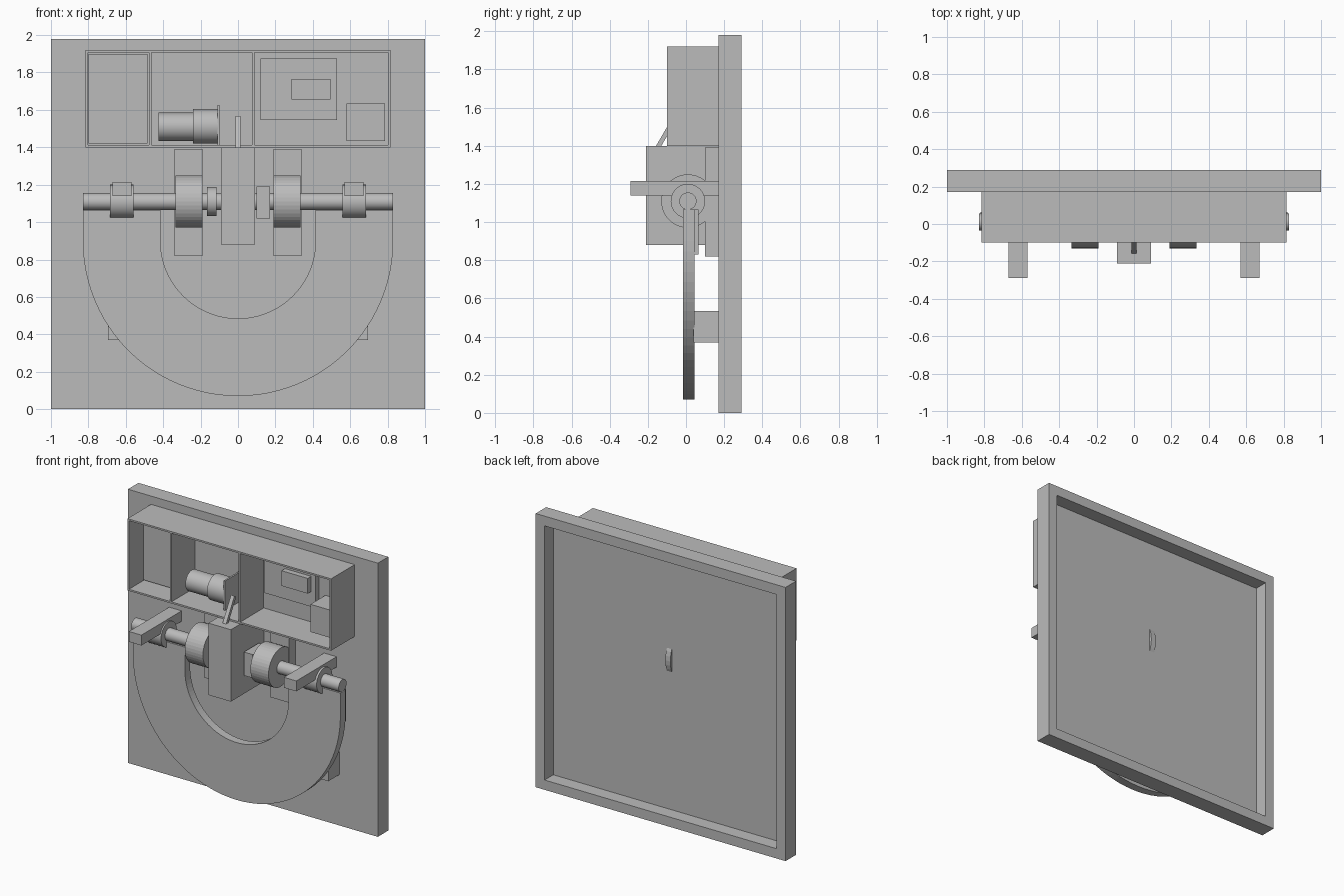
import bpy, bmesh, math
from mathutils import Vector

cube = bpy.data.objects.get("Cube")
if cube:
    bpy.data.objects.remove(cube, do_unlink=True)

grey = bpy.data.materials.new("plain grey")
grey.use_nodes = True
grey.diffuse_color = (0.5, 0.5, 0.5, 1)
grey.node_tree.nodes["Principled BSDF"].inputs["Base Color"].default_value = (0.5, 0.5, 0.5, 1)


def finish(name, bm):
    bmesh.ops.recalc_face_normals(bm, faces=bm.faces)
    mesh = bpy.data.meshes.new(name)
    bm.to_mesh(mesh)
    bm.free()
    mesh.materials.append(grey)
    ob = bpy.data.objects.new(name, mesh)
    bpy.context.collection.objects.link(ob)
    return ob


def box(name, x, y, z):
    """Box from (low, high) spans on each axis."""
    bm = bmesh.new()
    bmesh.ops.create_cube(bm, size=1)
    for v in bm.verts:
        v.co = Vector([s[0] if c < 0 else s[1] for c, s in zip(v.co, (x, y, z))])
    return finish(name, bm)


def rod(name, x, radius, y, z, sides=40):
    """Cylinder lying along x."""
    bm = bmesh.new()
    bmesh.ops.create_cone(bm, cap_ends=True, segments=sides, radius1=radius,
                          radius2=radius, depth=x[1] - x[0])
    for v in bm.verts:
        a, b, c = v.co
        v.co = ((x[0] + x[1]) / 2 + c, y + a, z + b)
    ob = finish(name, bm)
    for p in ob.data.polygons:
        p.use_smooth = len(p.vertices) == 4 and radius < 0.1
    return ob


def mirrored(s, a, b):
    return tuple(sorted((s * a, s * b)))


# Back panel with a recess in its rear face
panel = box("back_panel", (-1, 1), (0.17, 0.29), (0, 1.98))
bm = bmesh.new()
bm.from_mesh(panel.data)
bm.faces.ensure_lookup_table()
rear = max(bm.faces, key=lambda f: f.calc_center_median().y)
bmesh.ops.inset_region(bm, faces=[rear], thickness=0.1)
hole = bmesh.ops.extrude_face_region(bm, geom=[rear])
bmesh.ops.translate(bm, vec=(0, -0.1, 0),
                    verts=[g for g in hole["geom"] if isinstance(g, bmesh.types.BMVert)])
bmesh.ops.delete(bm, geom=[f for f in bm.faces if f == rear], context="FACES_ONLY")
bm.to_mesh(panel.data)
bm.free()

# Open cabinet with dividers
W, T = 0.815, 0.012
depth = (-0.1, 0.17)
box("cabinet_top", (-W, W), depth, (1.92 - T, 1.92))
box("cabinet_floor", (-W, W), depth, (1.4, 1.4 + T))
for name, x in (("cabinet_right_wall", -W), ("divider_right", -0.475),
                ("divider_left", 0.075), ("cabinet_left_wall", W - T)):
    box(name, (x, x + T), depth, (1.4 + T, 1.92 - T))

# Cabinet contents
box("battery_block", (-0.8, -0.485), (0.06, 0.17), (1.42, 1.9))
box("circuit_board", (0.12, 0.53), (0.13, 0.17), (1.545, 1.875))
box("board_chip", (0.285, 0.495), (0.09, 0.13), (1.655, 1.765))
box("relay_box", (0.58, 0.785), (0, 0.17), (1.435, 1.635))
rod("motor_body", (-0.425, -0.24), 0.075, 0.08, 1.51)
rod("motor_gearbox", (-0.24, -0.108), 0.092, 0.08, 1.512)
box("motor_plate", (-0.11, -0.098), (-0.01, 0.17), (1.41, 1.625))

# Central housing with wheel and leaning lever
box("central_housing", (-0.09, 0.09), (-0.21, 0.17), (0.88, 1.4))
rod("inner_wheel", (-0.02, 0.02), 0.208, 0, 1.15)
lever = box("lever", (-0.014, 0.014), (-0.012, 0.012), (0, 0.22))
lever.location = (0, -0.16, 1.37)
lever.rotation_euler.x = -math.radians(30)

# Shaft and its fittings
SY, SZ = 0.01, 1.11
rod("main_shaft", (-0.83, 0.83), 0.045, SY, SZ)
rod("shaft_collar", (-0.165, -0.115), 0.077, SY, SZ)
box("shaft_coupling", (0.1, 0.17), (SY - 0.085, SY + 0.085), (1.02, 1.19))
for s, side in ((-1, "right"), (1, "left")):
    rod(side + "_drum", mirrored(s, 0.19, 0.335), 0.14, SY, SZ)
    rod(side + "_bearing", mirrored(s, 0.56, 0.685), 0.09, SY, SZ)
    box(side + "_arm", mirrored(s, 0.57, 0.67), (-0.29, 0.17), (1.14, 1.215))
    box(side + "_drum_mount", mirrored(s, 0.19, 0.34), (0.1, 0.17), (0.82, 1.39))
    box(side + "_ring_foot", mirrored(s, 0.53, 0.695), (0.04, 0.17), (0.37, 0.535))
    box(side + "_ring_backing", mirrored(s, 0.44, 0.82), (0.04, 0.065), (0.83, 1.065))

# U-shaped ring hanging below the shaft
path = [(-1, None)] + [(math.cos(a), math.sin(a)) for a in
                       (math.pi * (1 + i / 48) for i in range(49))] + [(1, None)]
bm = bmesh.new()
rows = []
for c, s in path:
    rows.append([bm.verts.new((c * r, -0.015, 1.065 if s is None else 0.9 + s * r))
                 for r in (0.415, 0.83)])
faces = [bm.faces.new((a[0], a[1], b[1], b[0])) for a, b in zip(rows, rows[1:])]
side = bmesh.ops.extrude_face_region(bm, geom=faces, use_keep_orig=True)
bmesh.ops.translate(bm, vec=(0, 0.06, 0),
                    verts=[g for g in side["geom"] if isinstance(g, bmesh.types.BMVert)])
finish("half_ring", bm)
